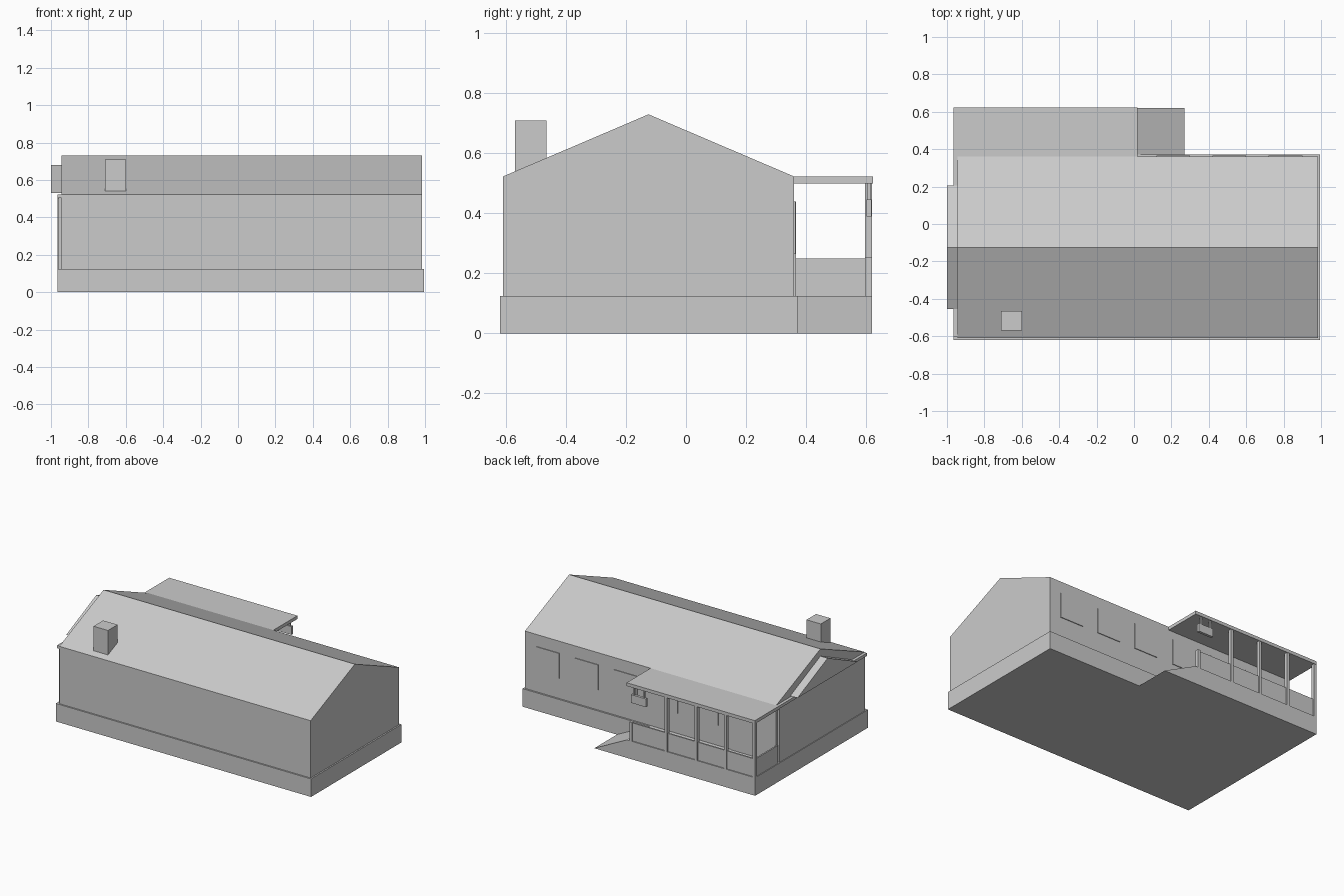
import bpy, bmesh

cube = bpy.data.objects.get("Cube")
if cube:
    bpy.data.objects.remove(cube, do_unlink=True)

# Single plain grey material
GREY = (0.6, 0.6, 0.6, 1)
mat = bpy.data.materials.new("plain_grey")
mat.use_nodes = True
mat.diffuse_color = GREY
bsdf = next(n for n in mat.node_tree.nodes if n.type == 'BSDF_PRINCIPLED')
bsdf.inputs["Base Color"].default_value = GREY


def prism(name, profile, axis, start, end):
    """Extrude a closed 2D profile along x or y."""
    bm = bmesh.new()
    place = (lambda a, b, d: (d, a, b)) if axis == 'x' else (lambda a, b, d: (a, d, b))
    face = bm.faces.new([bm.verts.new(place(a, b, start)) for a, b in profile])
    ext = bmesh.ops.extrude_face_region(bm, geom=[face])
    moved = [v for v in ext["geom"] if isinstance(v, bmesh.types.BMVert)]
    bmesh.ops.translate(bm, verts=moved, vec=place(0, 0, end - start))
    bmesh.ops.recalc_face_normals(bm, faces=bm.faces)
    mesh = bpy.data.meshes.new(name)
    bm.to_mesh(mesh)
    bm.free()
    mesh.materials.append(mat)
    obj = bpy.data.objects.new(name, mesh)
    bpy.context.collection.objects.link(obj)
    return obj


def box(name, x0, x1, y0, y1, z0, z1):
    return prism(name, [(y0, z0), (y1, z0), (y1, z1), (y0, z1)], 'x', x0, x1)


LEFT, RIGHT = 0.985, -0.945          # house ends
END = -0.965                         # outer right edge of base and porch
FRONT, BACK, PORCH = -0.61, 0.36, 0.62
DECK, RAIL, EAVE, RIDGE = 0.125, 0.255, 0.523, 0.73
MID = (FRONT + BACK) / 2

# Base, porch deck and entrance ramp
box("foundation", END, 0.995, -0.62, 0.372, 0, DECK)
box("porch_deck", END, 0.02, 0.372, PORCH, 0, DECK)
prism("ramp", [(0.02, 0), (0.27, 0), (0.02, DECK)], 'y', 0.372, PORCH)

# House with gabled top
prism("house_body", [(FRONT, DECK), (BACK, DECK), (BACK, EAVE), (MID, RIDGE), (FRONT, EAVE)],
      'x', RIGHT, LEFT)
box("end_wall_panel", -0.96, RIGHT, -0.595, 0.345, DECK, 0.505)
box("end_wall_ledge", END, RIGHT, -0.605, BACK, 0.503, EAVE)
prism("gable_vent", [(MID - 0.33, 0.53), (MID + 0.33, 0.53), (MID, 0.68)], 'x', -1, RIGHT)
box("chimney", -0.71, -0.6, -0.57, -0.465, 0.5, 0.71)

# Windows and door on the back wall
for i, x in enumerate((0.81, 0.51, 0.21, -0.1, -0.41)):
    box(f"window_{i + 1}", x - 0.09, x + 0.09, BACK, BACK + 0.005, 0.265, 0.44)
box("door", -0.78, -0.6, BACK, BACK + 0.006, DECK, 0.44)

# Porch roof, posts and half walls
box("porch_roof", END, 0.02, 0.355, PORCH + 0.003, 0.5, EAVE)
for i, x in enumerate((-0.955, -0.735, -0.51, -0.28)):
    box(f"porch_post_{i + 1}", x - 0.01, x + 0.01, 0.597, PORCH, DECK, 0.5)
box("rail_end_post", -0.02, 0.0, 0.597, PORCH, DECK, RAIL)
box("back_half_wall", -0.955, -0.01, 0.603, 0.613, DECK, RAIL - 0.005)
box("end_half_wall", -0.96, -0.95, BACK, 0.6, DECK, RAIL - 0.005)

# Hanging board under the porch roof
box("hanging_board", -0.125, -0.01, 0.601, 0.619, 0.39, 0.447)
for side, x in (("left", -0.03), ("right", -0.105)):
    box(f"board_hanger_{side}", x - 0.006, x + 0.006, 0.605, 0.615, 0.447, 0.5)
